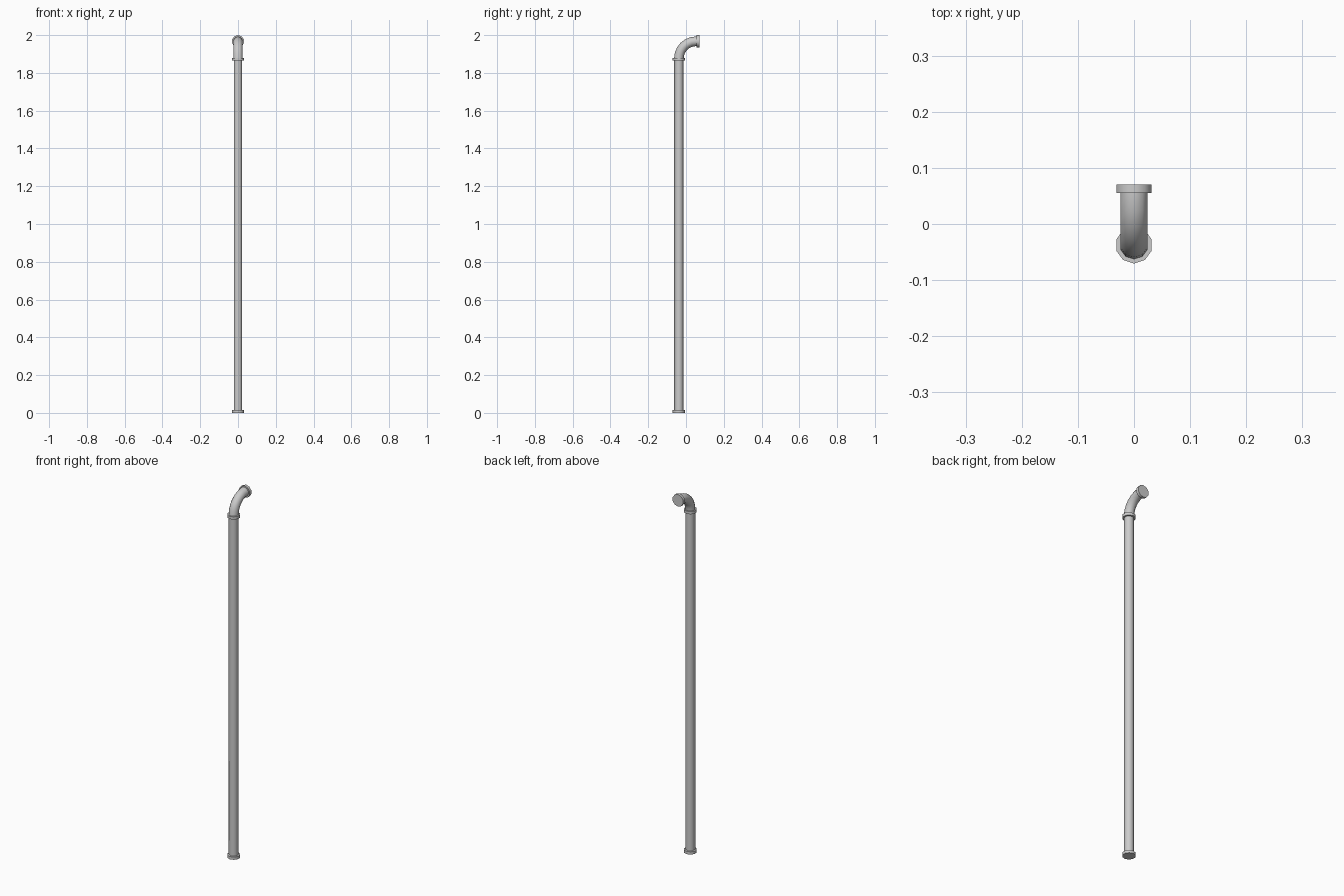
import bpy, bmesh
from math import sin, cos, pi
from mathutils import Vector

if "Cube" in bpy.data.objects:
    bpy.data.objects.remove(bpy.data.objects["Cube"])

PIPE_Y = -0.0375     # axis of the upright
END_Y = 0.0705       # outer face of the outlet flange
END_Z = 1.967        # axis of the outlet
FLANGE_R, FLANGE_T = 0.033, 0.015


def sweep(name, stations, radius, sides):
    """Capped tube in the YZ plane; stations are (y, z, angle), angle 0 = up, pi/2 = +y."""
    bm = bmesh.new()
    rings = []
    for y, z, a in stations:
        out = Vector((0, -cos(a), sin(a)))      # outer side of the bend
        side = Vector((1, 0, 0))
        rings.append([bm.verts.new(Vector((0, y, z)) + radius * (
            out * cos(2 * pi * i / sides) + side * sin(2 * pi * i / sides)))
            for i in range(sides)])
    for r, s in zip(rings, rings[1:]):
        for i in range(sides):
            j = (i + 1) % sides
            bm.faces.new((r[i], r[j], s[j], s[i]))
    bm.faces.new(rings[0])
    bm.faces.new(rings[-1])
    bmesh.ops.recalc_face_normals(bm, faces=bm.faces)
    mesh = bpy.data.meshes.new(name)
    bm.to_mesh(mesh)
    bm.free()
    ob = bpy.data.objects.new(name, mesh)
    bpy.context.collection.objects.link(ob)
    bpy.ops.object.select_all(action='DESELECT')
    ob.select_set(True)
    bpy.context.view_layer.objects.active = ob
    bpy.ops.object.shade_smooth_by_angle(angle=1.15)
    return ob


def upright(name, z0, z1, radius, sides):
    return sweep(name, [(PIPE_Y, z0, 0), (PIPE_Y, z1, 0)], radius, sides)


# Upright pipe and its two flanges
upright("pipe", 0.01, 1.87, 0.025, 6)
upright("base_flange", 0, FLANGE_T, FLANGE_R, 10)
upright("upper_flange", 1.865, 1.865 + FLANGE_T, FLANGE_R, 10)

# Quarter-turn elbow
bend = END_Z - 1.877
path = [(PIPE_Y + bend * (1 - cos(a)), 1.877 + bend * sin(a), a)
        for a in (pi / 2 * i / 6 for i in range(7))]
path.append((END_Y - FLANGE_T / 2, END_Z, pi / 2))
sweep("elbow", path, 0.0255, 10)

# Outlet flange
sweep("outlet_flange", [(END_Y - FLANGE_T, END_Z, pi / 2), (END_Y, END_Z, pi / 2)],
      FLANGE_R, 10)
